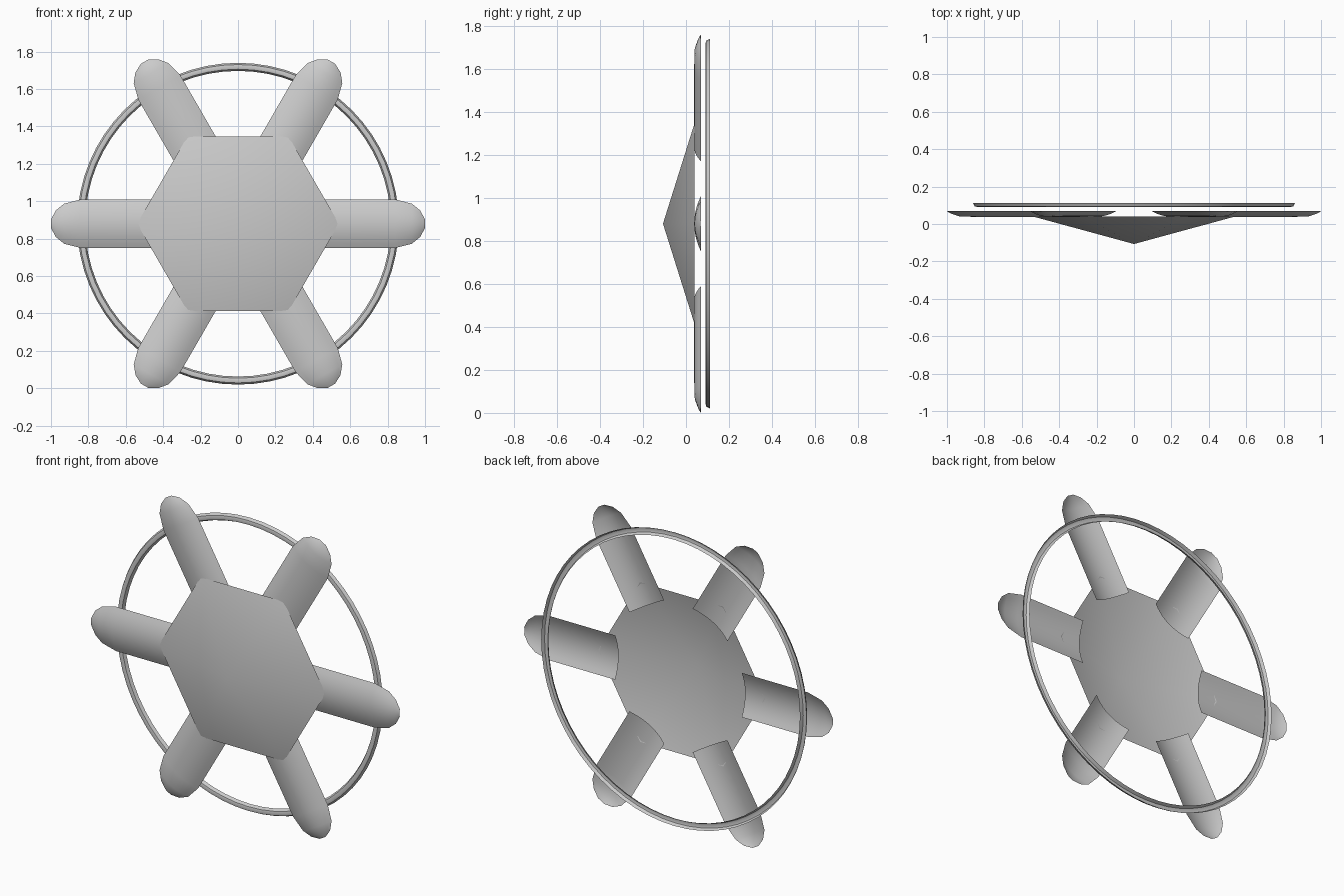
import bpy, bmesh, math
from mathutils import Vector

cube = bpy.data.objects.get("Cube")
if cube:
    bpy.data.objects.remove(cube, do_unlink=True)

CENTRE_Z = 0.88
RIM_Y = 0.07

grey = bpy.data.materials.new("plain grey")
grey.use_nodes = True
colour = (0.6, 0.6, 0.6, 1)
grey.diffuse_color = colour
grey.node_tree.nodes["Principled BSDF"].inputs["Base Color"].default_value = colour


def sheet(name, rows, closed=False):
    """Skin rows of points into one open sheet facing the front."""
    bm = bmesh.new()
    grid = [[bm.verts.new(p) for p in row] for row in rows]
    pairs = list(zip(grid, grid[1:]))
    if closed:
        pairs.append((grid[-1], grid[0]))
    for a, b in pairs:
        for i in range(len(a) - 1):
            bm.faces.new((a[i], a[i + 1], b[i + 1], b[i]))
    bm.normal_update()
    if sum(f.normal.y * f.calc_area() for f in bm.faces) > 0:
        bmesh.ops.reverse_faces(bm, faces=bm.faces[:])
    return finish(name, bm)


def finish(name, bm):
    mesh = bpy.data.meshes.new(name)
    bm.to_mesh(mesh)
    bm.free()
    obj = bpy.data.objects.new(name, mesh)
    obj.location.z = CENTRE_Z
    mesh.materials.append(grey)
    bpy.context.collection.objects.link(obj)
    bpy.ops.object.select_all(action='DESELECT')
    obj.select_set(True)
    bpy.context.view_layer.objects.active = obj
    bpy.ops.object.shade_smooth_by_angle(angle=math.radians(35))
    return obj


# Hub: hollow six-sided pyramid pointing forward, open at the back
bm = bmesh.new()
apex = bm.verts.new((0, -0.107, 0))
rim = [bm.verts.new((0.54 * math.cos(k * math.pi / 3), 0.04,
                     0.54 * math.sin(k * math.pi / 3))) for k in range(6)]
for k in range(6):
    bm.faces.new((apex, rim[k], rim[(k + 1) % 6]))
finish("hub", bm)

# Arms: shallow troughs with rounded tips (distance, half width, depth)
stations = [(0.41, 0.13, 0.032), (0.84, 0.13, 0.032), (0.93, 0.107, 0.03),
            (0.975, 0.07, 0.016), (1.0, 0.022, 0.002)]
across = [i / 5 for i in range(-5, 6)]
for k in range(6):
    angle = k * math.pi / 3
    out = Vector((math.cos(angle), 0, math.sin(angle)))
    side = Vector((-math.sin(angle), 0, math.cos(angle)))
    rows = [[out * r + side * (w * t) + Vector((0, RIM_Y - d * (1 - t * t), 0))
             for t in across] for r, w, d in stations]
    sheet(f"arm_{k + 1}", rows)

# Ring: thin channel behind the arms, open at the back
profile = [(0.86, 0.112), (0.851, 0.094), (0.838, 0.091), (0.826, 0.094), (0.817, 0.112)]
rows = []
for k in range(64):
    a = k * math.tau / 64
    rows.append([(r * math.cos(a), y, r * math.sin(a)) for r, y in profile])
sheet("ring", rows, closed=True)
